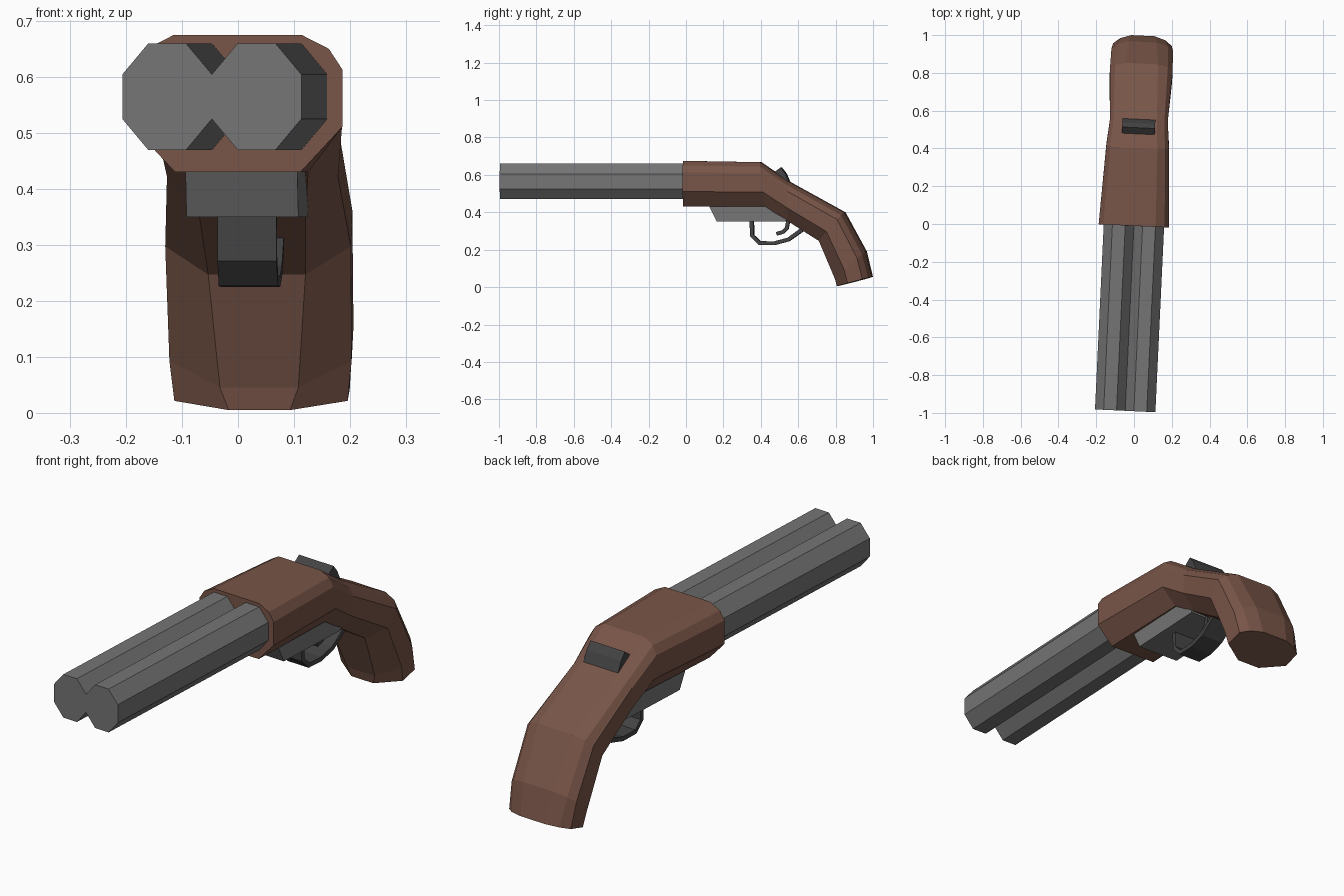
import bpy, bmesh, math
from mathutils import Matrix, Vector

cube = bpy.data.objects.get("Cube")
if cube:
    bpy.data.objects.remove(cube, do_unlink=True)

TURN = Matrix.Rotation(math.radians(-2.7), 4, 'Z')


def material(name, rgb):
    m = bpy.data.materials.new(name)
    m.use_nodes = True
    m.diffuse_color = (*rgb, 1)
    m.node_tree.nodes["Principled BSDF"].inputs["Base Color"].default_value = (*rgb, 1)
    return m


WOOD = material("brown_wood", (0.19, 0.091, 0.065))
STEEL = material("grey_steel", (0.178, 0.178, 0.178))
DARK = material("dark_steel", (0.058, 0.058, 0.058))


def finish(name, bm, *mats):
    bmesh.ops.recalc_face_normals(bm, faces=bm.faces[:])
    bm.transform(TURN)
    mesh = bpy.data.meshes.new(name)
    bm.to_mesh(mesh)
    bm.free()
    for m in mats:
        mesh.materials.append(m)
    obj = bpy.data.objects.new(name, mesh)
    bpy.context.collection.objects.link(obj)
    return obj


def ring(bm, points):
    return [bm.verts.new(p) for p in points]


def skin(bm, a, b, mat=0):
    """Join two rings of equal length with quads."""
    n = len(a)
    for i in range(n):
        f = bm.faces.new((a[i], a[(i + 1) % n], b[(i + 1) % n], b[i]))
        f.material_index = mat


def loop_edges(bm, verts):
    n = len(verts)
    return [bm.edges.get((verts[i], verts[(i + 1) % n])) or
            bm.edges.new((verts[i], verts[(i + 1) % n])) for i in range(n)]


def plate(name, profile, half, mat):
    """Extrude a side profile of (y, z) points across x."""
    bm = bmesh.new()
    a, b = (ring(bm, [(x, y, z) for y, z in profile]) for x in (-half, half))
    skin(bm, a, b)
    bm.faces.new(a)
    bm.faces.new(b)
    return finish(name, bm, mat)


def strap(name, path, thick, half, mat):
    """Bent flat bar following a (y, z) path."""
    pts = [Vector(p) for p in path]
    left, right = [], []
    for i, p in enumerate(pts):
        d = (pts[min(i + 1, len(pts) - 1)] - pts[max(i - 1, 0)]).normalized()
        n = Vector((-d.y, d.x)) * thick / 2
        left.append(p + n)
        right.append(p - n)
    bm = bmesh.new()
    rings = [ring(bm, [(-half, *a), (half, *a), (half, *b), (-half, *b)])
             for a, b in zip(left, right)]
    for a, b in zip(rings, rings[1:]):
        skin(bm, a, b)
    bm.faces.new(rings[0])
    bm.faces.new(rings[-1])
    return finish(name, bm, mat)


# Stock: sections of top point, bottom point, half widths (top, shoulder, side, bottom)
sections = [
    ((-0.01, 0.675), (-0.01, 0.43), (0.115, 0.163, 0.187, 0.112)),
    ((0.40, 0.668), (0.43, 0.43), (0.105, 0.145, 0.166, 0.105)),
    ((0.55, 0.565), (0.55, 0.352), (0.095, 0.135, 0.153, 0.095)),
    ((0.85, 0.40), (0.715, 0.247), (0.087, 0.14, 0.166, 0.087)),
    ((0.965, 0.19), (0.80, 0.045), (0.075, 0.135, 0.163, 0.07)),
    ((0.998, 0.055), (0.81, 0.005), (0.062, 0.12, 0.155, 0.055)),
]
bm = bmesh.new()
rings = []
for top, bottom, (wt, ws, wm, wb) in sections:
    top, bottom = Vector(top), Vector(bottom)
    half = [(wt, 0), (ws, 0.1), (wm, 0.25), (wm, 0.67), (wb, 1)]
    outline = half + [(-w, t) for w, t in reversed(half)]
    rings.append(ring(bm, [(w, *top.lerp(bottom, t)) for w, t in outline]))
for a, b in zip(rings, rings[1:]):
    skin(bm, a, b)
bm.faces.new(rings[0])
bm.faces.new(rings[-1])
finish("stock", bm, WOOD)

# Twin octagonal barrels with hexagonal bores
MUZZLE, ZC = -0.99, 0.565
quarter = [(0.08, 0.04), (0.034, 0.095)]
octagon = (quarter + [(-x, z) for x, z in reversed(quarter)]
           + [(-x, -z) for x, z in quarter]
           + [(x, -z) for x, z in reversed(quarter)])


def hexagon(cx, y, r, cz, squash):
    return [(cx + r * math.cos(k * math.pi / 3), y,
             cz + squash * r * math.sin(k * math.pi / 3)) for k in range(6)]


for side, cx in (("right", -0.08), ("left", 0.08)):
    bm = bmesh.new()
    front, back = (ring(bm, [(cx + x, y, ZC + z) for x, z in octagon])
                   for y in (MUZZLE, 0.05))
    skin(bm, front, back)
    bm.faces.new(back)
    mouth = ring(bm, hexagon(cx, MUZZLE, 0.054, 0.568, 1.15))
    floor = ring(bm, hexagon(cx, MUZZLE + 0.1, 0.042, 0.575, 1.1))
    skin(bm, mouth, floor, 1)
    bm.faces.new(floor).material_index = 1
    rim = bmesh.ops.bridge_loops(bm, edges=loop_edges(bm, front) + loop_edges(bm, mouth))
    for f in rim["faces"]:
        f.material_index = 0
    finish(side + "_barrel", bm, STEEL, DARK)

# Trigger housing below the stock
plate("trigger_housing", [(0.125, 0.44), (0.17, 0.35), (0.54, 0.35), (0.54, 0.44)],
      0.1, STEEL)

# Trigger guard and trigger
strap("trigger_guard", [(0.352, 0.36), (0.355, 0.275), (0.395, 0.236), (0.475, 0.235),
                        (0.55, 0.255), (0.64, 0.32)], 0.02, 0.053, DARK)
strap("trigger", [(0.55, 0.37), (0.54, 0.315), (0.52, 0.295), (0.485, 0.285)],
      0.02, 0.025, DARK)

# Hammer on top of the stock
plate("hammer", [(0.475, 0.613), (0.51, 0.64), (0.535, 0.608), (0.565, 0.54),
                 (0.50, 0.54), (0.505, 0.585)], 0.087, DARK)
